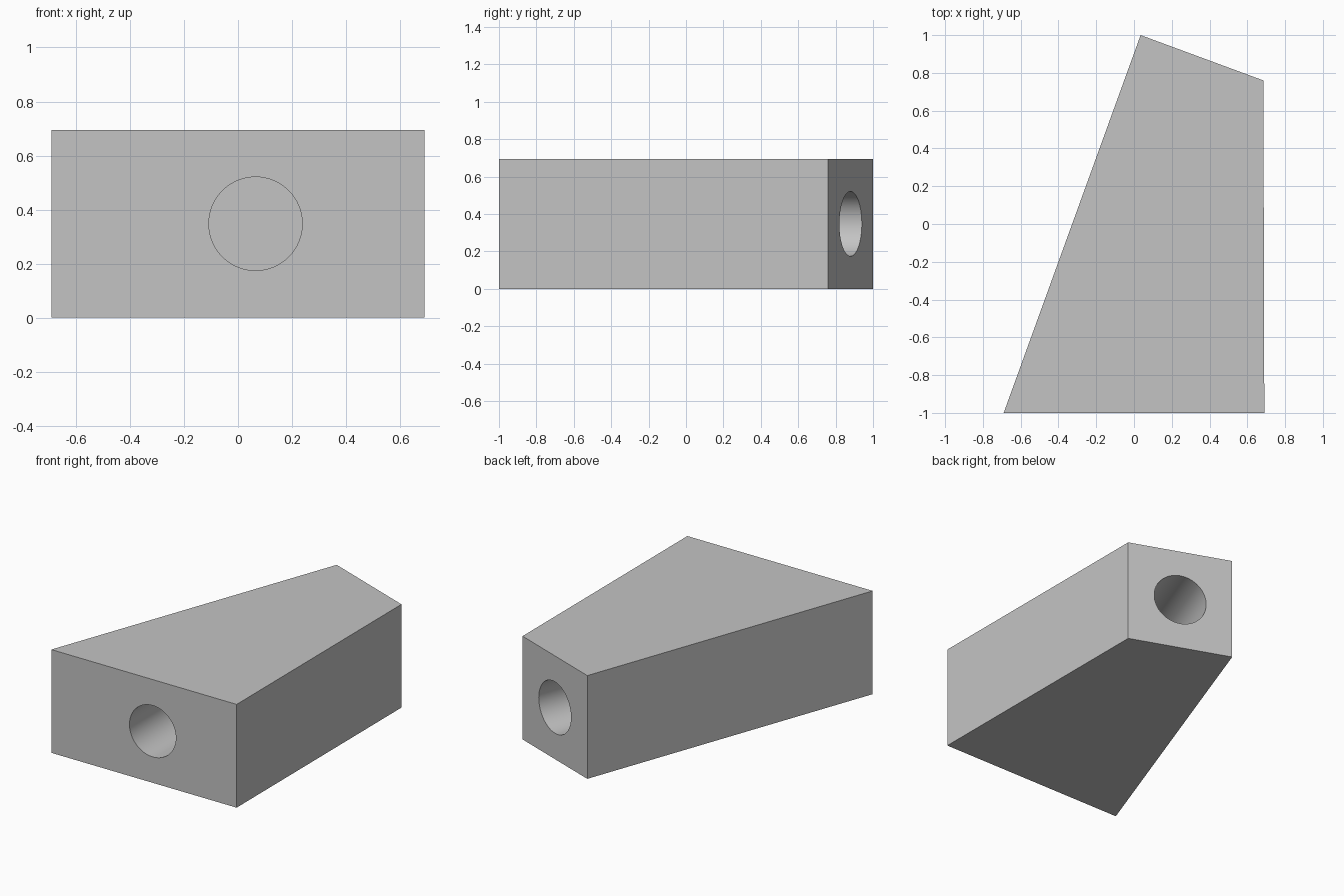
import bpy, bmesh, math
from mathutils import Vector

if "Cube" in bpy.data.objects:
    bpy.data.objects.remove(bpy.data.objects["Cube"])

HEIGHT = 0.695
RADIUS = 0.173
DEPTH = 0.7

# Plain grey for the whole block
grey = bpy.data.materials.new("plain_grey")
grey.use_nodes = True
grey.diffuse_color = (0.55, 0.55, 0.55, 1)
grey.node_tree.nodes["Principled BSDF"].inputs["Base Color"].default_value = grey.diffuse_color

# Block: tapered plan with a square end, extruded upwards
outline = [(-0.69, -1), (0.69, -1), (0.685, 0.76), (0.035, 1)]
bm = bmesh.new()
base = bm.faces.new([bm.verts.new((x, y, 0)) for x, y in outline])
top = bmesh.ops.extrude_face_region(bm, geom=[base])["geom"]
bmesh.ops.translate(bm, vec=(0, 0, HEIGHT), verts=[v for v in top if isinstance(v, bmesh.types.BMVert)])
bmesh.ops.recalc_face_normals(bm, faces=bm.faces)
mesh = bpy.data.meshes.new("block")
bm.to_mesh(mesh)
bm.free()
mesh.materials.append(grey)
block = bpy.data.objects.new("block", mesh)
bpy.context.collection.objects.link(block)


# Blind round bore, sunk from a mouth point along an inward direction
def drill(name, mouth, inward):
    overlap = 0.1
    inward = Vector(inward).normalized()
    bpy.ops.mesh.primitive_cylinder_add(
        vertices=64, radius=RADIUS, depth=DEPTH + overlap,
        location=Vector(mouth) + inward * (DEPTH - overlap) / 2,
        rotation=inward.to_track_quat("Z", "Y").to_euler())
    cutter = bpy.context.object
    cutter.name = name
    cutter.data.materials.append(grey)
    cutter.hide_render = True
    bpy.context.view_layer.update()
    cut = block.modifiers.new(name, "BOOLEAN")
    cut.object = cutter
    cut.operation = "DIFFERENCE"
    cut.solver = "EXACT"
    bpy.ops.object.select_all(action="DESELECT")
    block.select_set(True)
    bpy.context.view_layer.objects.active = block
    bpy.ops.object.modifier_apply(modifier=name)
    bpy.data.objects.remove(cutter)


drill("front_bore", (0.065, -1, HEIGHT / 2), (0, 1, 0))
drill("back_bore", (0.36, 0.88, HEIGHT / 2), (-0.24, -0.65, 0))

# Smooth bore walls with sharp rims
bpy.ops.object.shade_smooth_by_angle(angle=math.radians(30))
